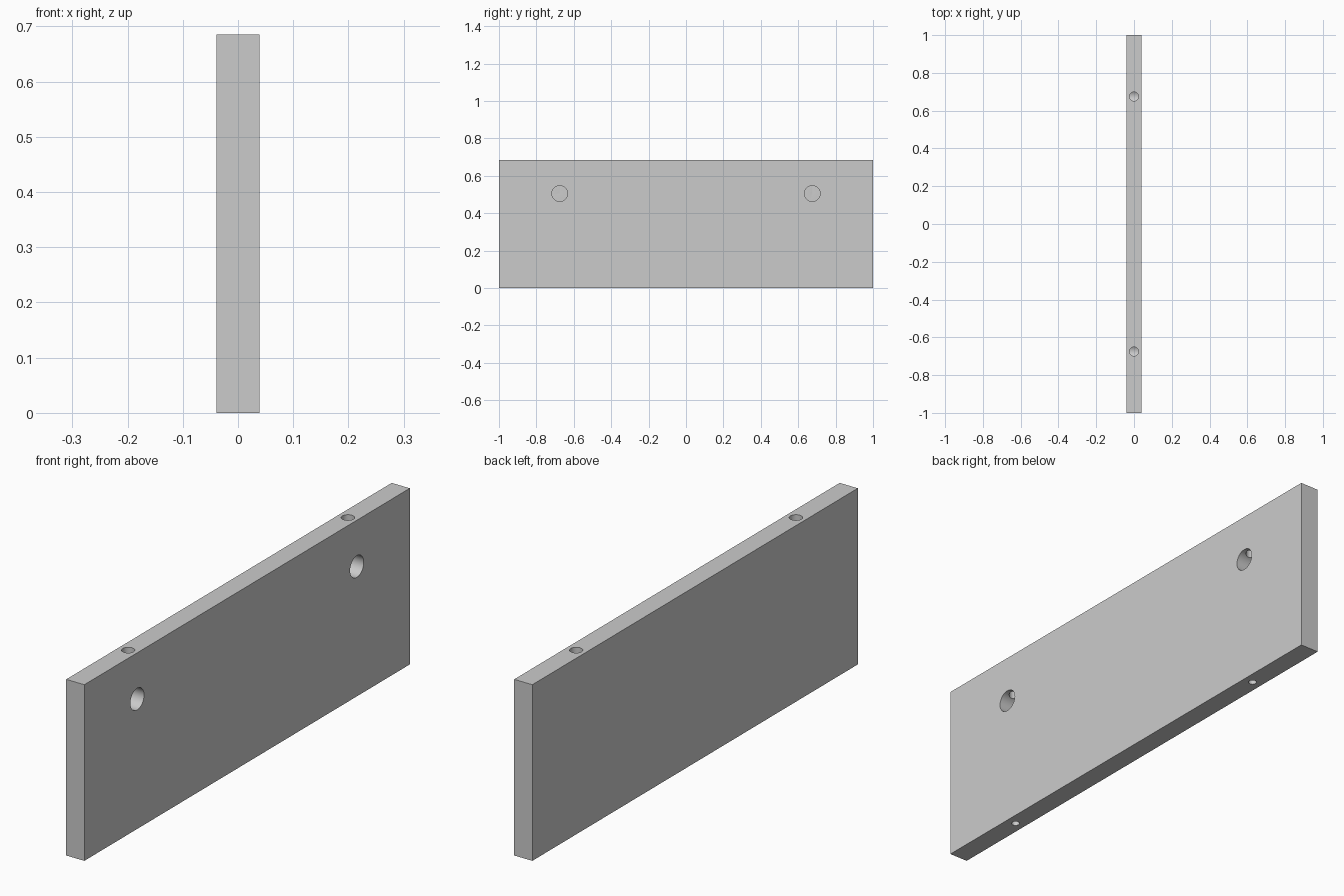
import bpy
from math import pi

if "Cube" in bpy.data.objects:
    bpy.data.objects.remove(bpy.data.objects["Cube"])

THICK, LENGTH, HEIGHT = 0.078, 2.0, 0.685
HOLE_Y, BORE_Z = 0.675, 0.505

# Flat board
bpy.ops.mesh.primitive_cube_add(size=1, location=(0, 0, HEIGHT / 2))
panel = bpy.context.object
panel.name = "drawer_panel"
panel.scale = (THICK, LENGTH, HEIGHT)
bpy.ops.object.transform_apply(location=False, rotation=False, scale=True)


def drill(name, radius, depth, location, rotation=(0, 0, 0)):
    """Cut one round hole out of the panel."""
    bpy.ops.mesh.primitive_cylinder_add(vertices=48, radius=radius, depth=depth,
                                        location=location, rotation=rotation)
    cutter = bpy.context.object
    cutter.name = name
    cutter.hide_render = True
    mod = panel.modifiers.new(name, 'BOOLEAN')
    mod.operation = 'DIFFERENCE'
    mod.solver = 'EXACT'
    mod.object = cutter
    bpy.context.view_layer.objects.active = panel
    bpy.ops.object.modifier_apply(modifier=mod.name)
    bpy.data.objects.remove(cutter, do_unlink=True)


for y in (-HOLE_Y, HOLE_Y):
    # Blind fastener bore in the right face
    drill("face_bore", 0.042, 0.124, (0.039, y, BORE_Z), (0, pi / 2, 0))
    # Bolt hole from the top edge into the bore
    drill("top_hole", 0.0235, 0.36, (0, y, HEIGHT))
    # Narrow blind hole in the bottom edge
    drill("bottom_hole", 0.0145, 0.34, (0, y, 0))

# Smooth hole walls, sharp board edges
bpy.ops.object.select_all(action='DESELECT')
panel.select_set(True)
bpy.context.view_layer.objects.active = panel
bpy.ops.object.shade_smooth_by_angle()
